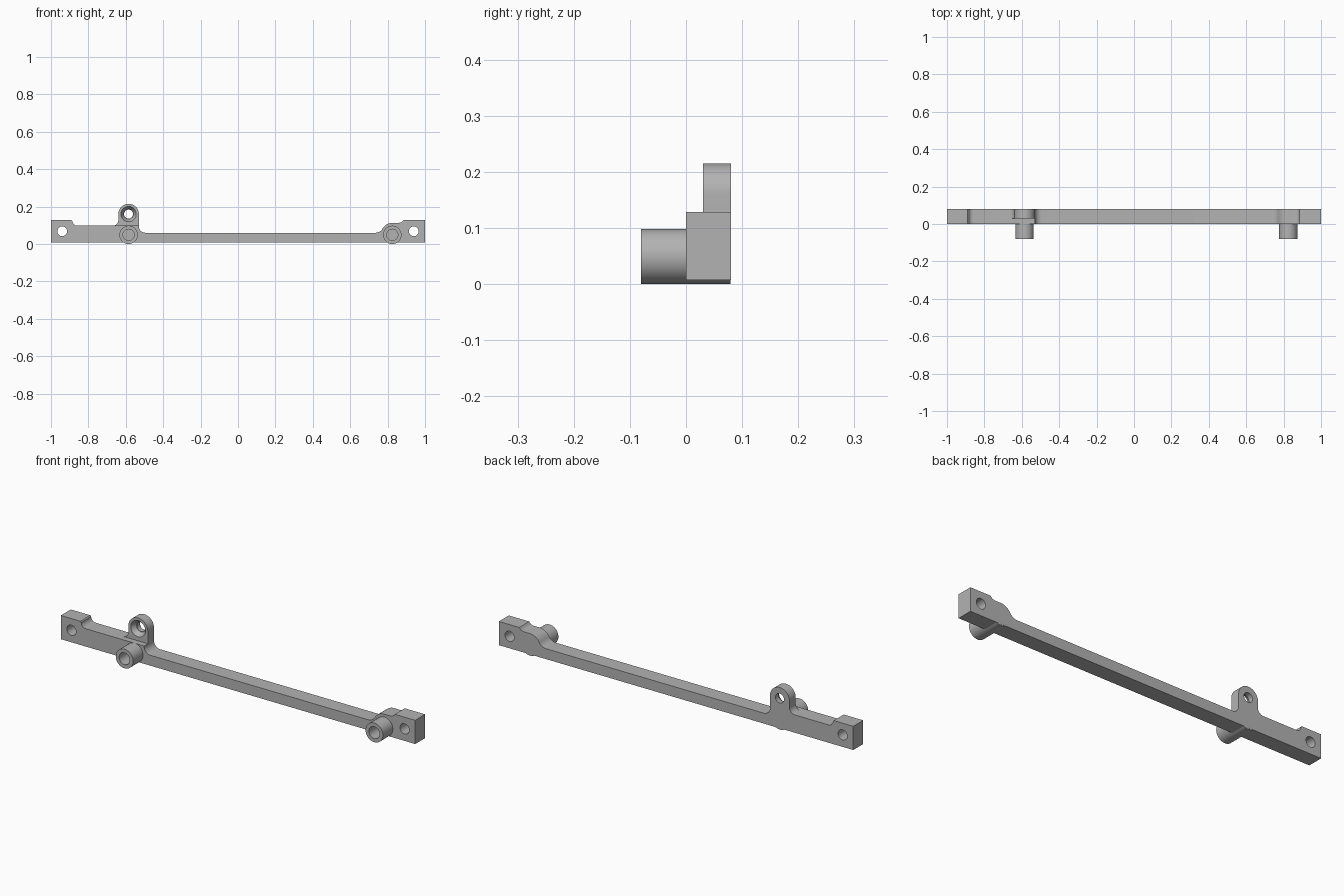
import bpy, bmesh
from math import sin, cos, radians
from mathutils import Matrix

cube = bpy.data.objects.get("Cube")
if cube:
    bpy.data.objects.remove(cube, do_unlink=True)

grey = bpy.data.materials.new("plain_grey")
grey.use_nodes = True
colour = (0.45, 0.45, 0.45, 1)
grey.diffuse_color = colour
grey.node_tree.nodes["Principled BSDF"].inputs["Base Color"].default_value = colour

LUG_X, BOSS_X, BACK = -0.585, 0.825, 0.08


def arc(cx, cz, r, start, end, steps=12):
    angles = [radians(start + (end - start) * i / steps) for i in range(steps + 1)]
    return [(cx + r * cos(a), cz + r * sin(a)) for a in angles]


def finish(name, bm):
    bmesh.ops.recalc_face_normals(bm, faces=bm.faces[:])
    mesh = bpy.data.meshes.new(name)
    bm.to_mesh(mesh)
    bm.free()
    mesh.materials.append(grey)
    obj = bpy.data.objects.new(name, mesh)
    bpy.context.collection.objects.link(obj)
    return obj


def slab(name, outline, y0, y1):
    """Extrude an x-z outline from y0 to y1."""
    bm = bmesh.new()
    face = bm.faces.new([bm.verts.new((x, y0, z)) for x, z in outline])
    grown = bmesh.ops.extrude_face_region(bm, geom=[face])["geom"]
    verts = [g for g in grown if isinstance(g, bmesh.types.BMVert)]
    bmesh.ops.translate(bm, verts=verts, vec=(0, y1 - y0, 0))
    return finish(name, bm)


def rod(name, x, z, y0, y1, front_r, back_r=None):
    """Round bar or cone along y."""
    bm = bmesh.new()
    place = Matrix.Translation((x, (y0 + y1) / 2, z)) @ Matrix.Rotation(radians(90), 4, "X")
    bmesh.ops.create_cone(bm, cap_ends=True, segments=48, radius1=back_r or front_r,
                          radius2=front_r, depth=y1 - y0, matrix=place)
    return finish(name, bm)


def combine(obj, tool, operation):
    mod = obj.modifiers.new(operation.title(), "BOOLEAN")
    mod.operation, mod.solver, mod.object = operation, "EXACT", tool
    bpy.context.view_layer.objects.active = obj
    bpy.ops.object.modifier_apply(modifier=mod.name)
    bpy.data.objects.remove(tool, do_unlink=True)


# Long rail with raised end blocks and a rounded swell behind the far boss
outline = [(-1, 0.007), (1, 0.007), (1, 0.128), (0.885, 0.128), (0.875, 0.117), (0.862, 0.113)]
outline += arc(BOSS_X, 0.053, 0.06, 90, 150.3)
outline += arc(0.734, 0.105, 0.045, -29.7, -90)[1:]
outline += arc(-0.495, 0.095, 0.035, -90, -180)
outline += [(-0.53, 0.098)]
outline += arc(-0.86, 0.123, 0.025, -90, -180)
outline += [(-0.89, 0.128), (-1, 0.128)]
rail = slab("rail", outline, 0, BACK)

# Upright mounting lug, filleted into the rail
lug_outline = [(-0.67, 0.08), (-0.53, 0.08)]
lug_outline += arc(LUG_X, 0.16, 0.055, 0, 180, 32)
lug_outline += arc(-0.67, 0.128, 0.03, 0, -90)
lug = slab("mounting_lug", lug_outline, 0.03, BACK)
combine(rail, lug, "UNION")

# Through holes in the end blocks, countersunk hole in the lug
for x in (-0.94, 0.94):
    combine(rail, rod("hole_cutter", x, 0.068, -0.1, 0.2, 0.026), "DIFFERENCE")
combine(rail, rod("lug_hole_cutter", LUG_X, 0.16, 0.01, 0.2, 0.024), "DIFFERENCE")
combine(rail, rod("countersink_cutter", LUG_X, 0.16, 0.025, 0.055, 0.044, 0.026), "DIFFERENCE")
parts = [rail]

# Hollow front bosses that run back through the rail
for side, x in (("right", LUG_X), ("left", BOSS_X)):
    boss = rod(side + "_boss", x, 0.049, -0.08, BACK - 0.0005, 0.049)
    combine(boss, rod("bore_cutter", x, 0.049, -0.1, -0.005, 0.03), "DIFFERENCE")
    parts.append(boss)

# Smooth the curved walls, keep edges crisp
for obj in parts:
    bpy.ops.object.select_all(action="DESELECT")
    obj.select_set(True)
    bpy.context.view_layer.objects.active = obj
    bpy.ops.object.shade_smooth_by_angle(angle=radians(30))
